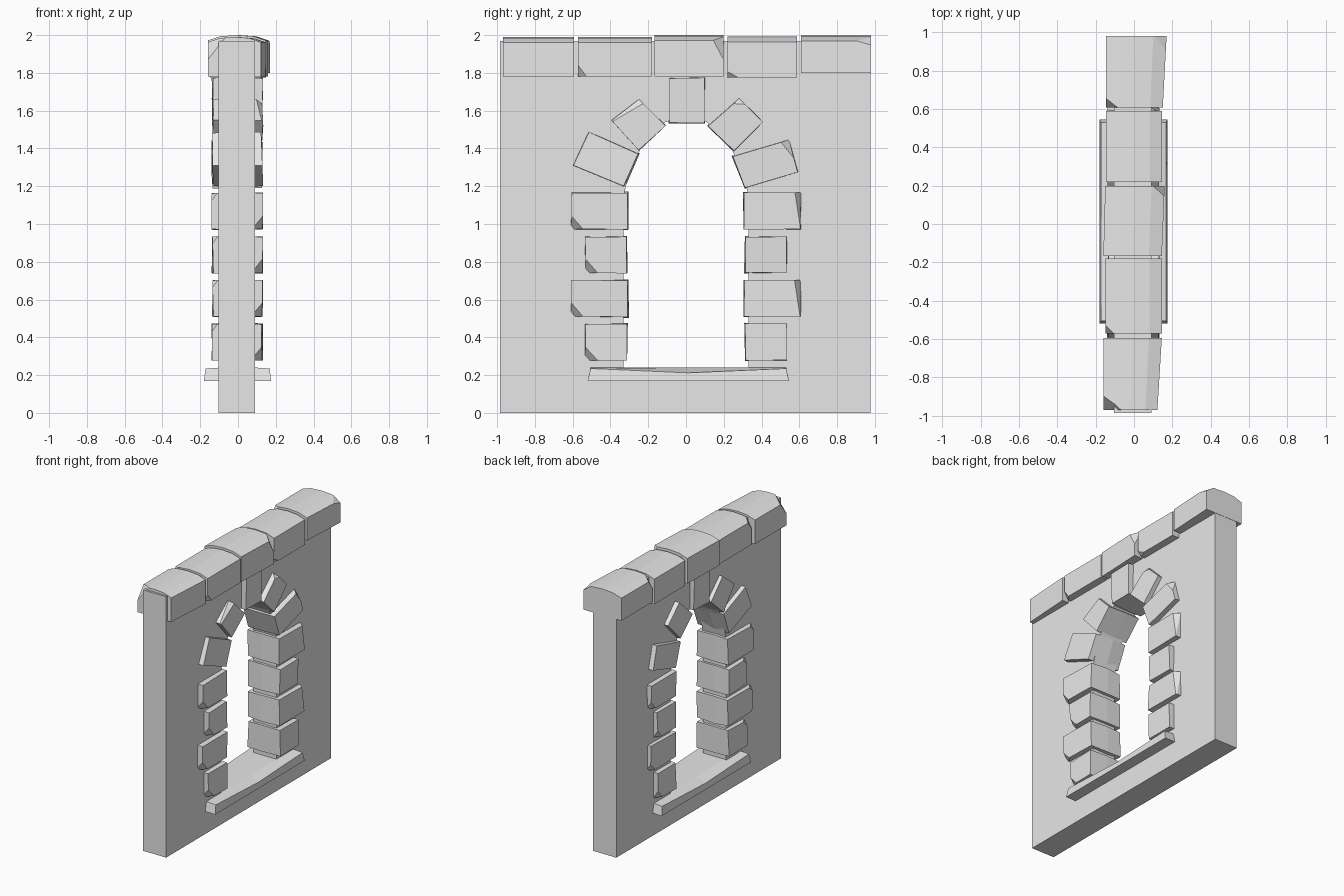
import bpy, bmesh, random
from mathutils import Vector

random.seed(4)
cube = bpy.data.objects.get("Cube")
if cube:
    bpy.data.objects.remove(cube, do_unlink=True)

GREY = (0.8, 0.8, 0.8, 1)
stone_grey = bpy.data.materials.new("stone_grey")
stone_grey.use_nodes = True
stone_grey.diffuse_color = GREY
stone_grey.node_tree.nodes["Principled BSDF"].inputs["Base Color"].default_value = GREY


def finish(name, bm):
    bmesh.ops.recalc_face_normals(bm, faces=bm.faces)
    mesh = bpy.data.meshes.new(name)
    bm.to_mesh(mesh)
    bm.free()
    mesh.materials.append(stone_grey)
    bpy.context.collection.objects.link(bpy.data.objects.new(name, mesh))


def loft(sections):
    """Closed solid through matching rings of points."""
    bm = bmesh.new()
    rings = [[bm.verts.new(p) for p in ring] for ring in sections]
    n = len(rings[0])
    bm.faces.new(rings[0])
    bm.faces.new(rings[-1])
    for a, b in zip(rings, rings[1:]):
        for i in range(n):
            j = (i + 1) % n
            bm.faces.new((a[i], a[j], b[j], b[i]))
    return bm


def chip(bm, direction, depth):
    """Slice off the corner that lies furthest along a direction."""
    d = Vector(direction).normalized()
    tip = max((v.co for v in bm.verts), key=lambda c: c.dot(d))
    geom = bm.verts[:] + bm.edges[:] + bm.faces[:]
    cut = bmesh.ops.bisect_plane(bm, geom=geom, plane_co=tip - d * depth,
                                 plane_no=d, clear_outer=True)
    edges = [e for e in cut["geom_cut"] if isinstance(e, bmesh.types.BMEdge)]
    bmesh.ops.edgeloop_fill(bm, edges=edges)


def jitter(amount):
    return random.uniform(-amount, amount)


def stone(name, quad, chips=()):
    """Rough block through the wall from a (y, z) outline."""
    cy = sum(p[0] for p in quad) / 4
    cz = sum(p[1] for p in quad) / 4
    rings = []
    for x, scale in ((-0.135, 0.96), (-0.02, 1), (0.128, 0.965)):
        rings.append([(x + (jitter(0.006) if scale < 1 else 0),
                       cy + (y - cy) * scale + jitter(0.003),
                       cz + (z - cz) * scale + jitter(0.003)) for y, z in quad])
    bm = loft(rings)
    for direction, depth in chips:
        chip(bm, direction, depth)
    finish(name, bm)


def box(y0, y1, z0, z1):
    return [(y0, z0), (y1, z0), (y1, z1), (y0, z1)]


# Wall slab with an arched opening
arch_half = [(0.33, 0.21), (0.33, 1.15), (0.3, 1.28), (0.235, 1.41), (0.11, 1.54)]
opening = arch_half + [(0, 1.57)] + [(-y, z) for y, z in reversed(arch_half)]
bm = bmesh.new()
for outline in (box(-0.985, 0.978, 0, 1.968), opening):
    vs = [bm.verts.new((-0.103, y, z)) for y, z in outline]
    for i, v in enumerate(vs):
        bm.edges.new((v, vs[(i + 1) % len(vs)]))
bmesh.ops.triangle_fill(bm, use_beauty=True, edges=bm.edges[:], normal=(1, 0, 0))
ext = bmesh.ops.extrude_face_region(bm, geom=bm.faces[:], use_keep_orig=True)
bmesh.ops.translate(bm, vec=(0.193, 0, 0),
                    verts=[g for g in ext["geom"] if isinstance(g, bmesh.types.BMVert)])
finish("wall", bm)

# Jamb stones, alternately short and long
for side, sign in (("right", -1), ("left", 1)):
    for i in range(4):
        z0 = 0.275 + i * 0.231
        inner, outer = (0.303, 0.612) if i % 2 else (0.31, 0.537)
        y0, y1 = sorted((sign * inner, sign * outer))
        if sign < 0:
            chips = [((1, -0.9, -0.8), 0.035), ((-1, -0.6, 0.7), 0.02)]
        elif i % 2:
            chips = [((0.7, 1, 0.15), 0.025), ((-1, 0.8, -0.8), 0.03)]
        else:
            chips = [((-1, 0.8, -0.6), 0.025)]
        stone(f"jamb_stone_{side}_{i + 1}", box(y0, y1, z0, z0 + 0.2), chips)

# Arch stones and keystone
stone("arch_stone_right_lower", [(-0.6, 1.31), (-0.325, 1.195), (-0.247, 1.375), (-0.52, 1.49)])
stone("arch_stone_right_upper", [(-0.4, 1.55), (-0.25, 1.385), (-0.105, 1.52), (-0.25, 1.665)],
      [((1, -0.5, 0.9), 0.02)])
stone("arch_stone_left_upper", [(0.11, 1.52), (0.255, 1.38), (0.41, 1.54), (0.28, 1.67)],
      [((1, 0.1, 1), 0.02)])
stone("arch_stone_left_lower", [(0.31, 1.185), (0.6, 1.275), (0.55, 1.45), (0.24, 1.36)],
      [((1, 0.9, 0.7), 0.03)])
stone("keystone", box(-0.092, 0.103, 1.53, 1.778))

# Domed capstones: y start, y end, bottom, crown, x range at each end, chips
caps = [
    (-0.97, -0.594, 1.78, 1.99, (-0.16, 0.122), (-0.16, 0.145), [((-1, -1, 0.8), 0.045)]),
    (-0.572, -0.18, 1.782, 1.99, (-0.148, 0.147), (-0.148, 0.147),
     [((1, -0.8, -0.6), 0.025), ((-1, -0.8, 0.6), 0.025)]),
    (-0.168, 0.198, 1.782, 2.0, (-0.16, 0.145), (-0.15, 0.16), [((1, 0.9, 0.5), 0.035)]),
    (0.22, 0.588, 1.775, 1.992, (-0.147, 0.147), (-0.147, 0.147), [((1, -0.5, -0.9), 0.02)]),
    (0.608, 0.98, 1.8, 1.998, (-0.147, 0.15), (-0.147, 0.17),
     [((0.7, 0.25, 1), 0.018), ((-1, -1, 0.7), 0.03)]),
]
for i, (y0, y1, low, crown, start, end, chips) in enumerate(caps):
    rings = []
    for y, (x0, x1) in ((y0, start), (y1, end)):
        w = x1 - x0
        section = [(x0, low), (x1, low), (x1, crown - 0.028), (x1 - 0.22 * w, crown - 0.006),
                   (x0 + w / 2, crown), (x0 + 0.22 * w, crown - 0.006), (x0, crown - 0.028)]
        rings.append([(x, y, z) for x, z in section])
    bm = loft(rings)
    for direction, depth in chips:
        chip(bm, direction, depth)
    finish(f"capstone_{i + 1}", bm)

# Sill with a worn dip in the middle
rings = []
for y, y_top, edge in ((-0.52, -0.505, 0.235), (0.01, 0.01, 0.212), (0.545, 0.53, 0.235)):
    rings.append([(-0.18, y, 0.17), (0.175, y, 0.17), (0.168, y_top, edge),
                  (0.09, y_top, 0.24), (-0.09, y_top, 0.24), (-0.172, y_top, edge)])
finish("sill", loft(rings))
